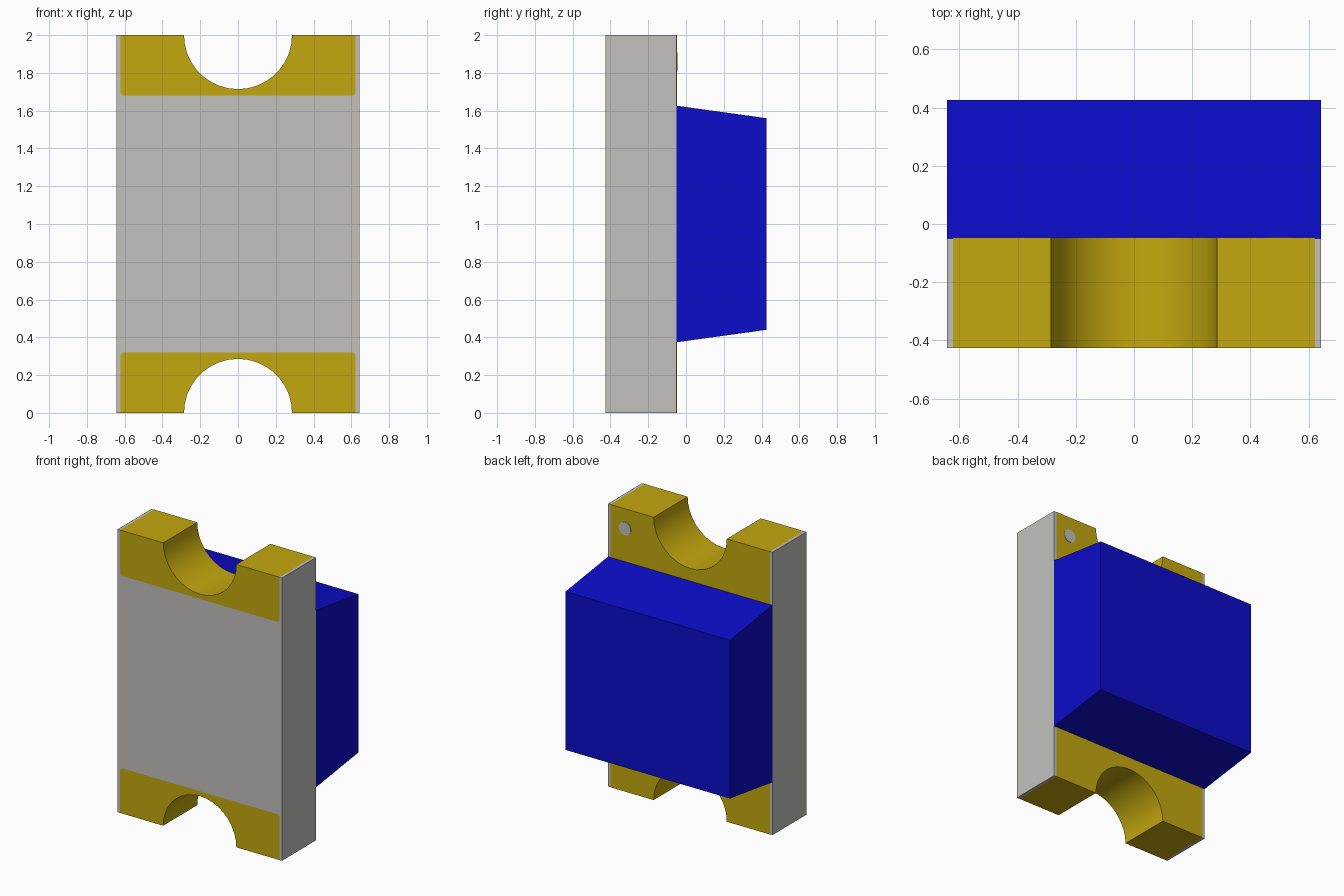
import bpy
import bmesh
import math

if "Cube" in bpy.data.objects:
    bpy.data.objects.remove(bpy.data.objects["Cube"], do_unlink=True)

HALF_W, PAD_W = 0.643, 0.623      # half widths of the body and the pads
NOTCH_R = 0.286
FRONT, BACK, LENS_END = -0.427, -0.049, 0.427


def material(name, srgb):
    rgb = [((c / 255 + 0.055) / 1.055) ** 2.4 if c > 10 else c / 255 / 12.92 for c in srgb]
    m = bpy.data.materials.new(name)
    m.use_nodes = True
    m.diffuse_color = (*rgb, 1)
    bsdf = next(n for n in m.node_tree.nodes if n.type == 'BSDF_PRINCIPLED')
    bsdf.inputs["Base Color"].default_value = (*rgb, 1)
    return m


grey = material("light grey", (194, 193, 189))
gold = material("gold", (196, 168, 14))
blue = material("blue", (12, 12, 202))


def prism(name, outline, axis, start, end, mat):
    """Extrude a 2D outline (the other coordinate, z) along x or y."""
    def place(p, t):
        return (t, p[0], p[1]) if axis == 'x' else (p[0], t, p[1])
    bm = bmesh.new()
    a = [bm.verts.new(place(p, start)) for p in outline]
    b = [bm.verts.new(place(p, end)) for p in outline]
    bm.faces.new(a)
    bm.faces.new(b[::-1])
    n = len(a)
    for i in range(n):
        j = (i + 1) % n
        bm.faces.new((a[j], a[i], b[i], b[j]))
    bmesh.ops.recalc_face_normals(bm, faces=bm.faces[:])
    mesh = bpy.data.meshes.new(name)
    bm.to_mesh(mesh)
    bm.free()
    mesh.materials.append(mat)
    obj = bpy.data.objects.new(name, mesh)
    bpy.context.collection.objects.link(obj)
    bpy.ops.object.select_all(action='DESELECT')
    obj.select_set(True)
    bpy.context.view_layer.objects.active = obj
    bpy.ops.object.shade_smooth_by_angle(angle=math.radians(30))
    return obj


def arc(cx, cz, r, a0, a1, steps):
    return [(cx + r * math.cos(math.radians(a0 + (a1 - a0) * i / steps)),
             cz + r * math.sin(math.radians(a0 + (a1 - a0) * i / steps)))
            for i in range(steps + 1)]


def pad_edge(z, r=0.02):
    """Inner border of the upper pad, with rounded lower corners."""
    return ([(PAD_W, 2)] + arc(PAD_W - r, z + r, r, 0, -90, 4)
            + arc(r - PAD_W, z + r, r, -90, -180, 4) + [(-PAD_W, 2)])


def pad_outline(z):
    return pad_edge(z) + arc(0, 2, NOTCH_R, 180, 360, 18)


def turned(points):
    return [(-x, 2 - z) for x, z in points]


# Grey body, recessed at both ends for the flush contact pads
end = [(HALF_W, 2)] + pad_edge(1.68) + [(-HALF_W, 2)]
prism("body", end + turned(end), 'y', FRONT, BACK, grey)

# Gold contacts, with wider plates on the back that run under the lens
for label, flip in (("top", False), ("bottom", True)):
    for part, z, y0, y1 in (("contact", 1.68, FRONT, BACK),
                            ("back_plate", 1.58, BACK, BACK + 0.002)):
        pts = pad_outline(z)
        prism(f"{label}_{part}", turned(pts) if flip else pts, 'y', y0, y1, gold)

# Tapered blue lens block
prism("lens", [(BACK, 0.374), (LENS_END, 0.44), (LENS_END, 1.56), (BACK, 1.626)],
      'x', -HALF_W, HALF_W, blue)

# Round polarity mark on the back
prism("polarity_mark", arc(0.51, 1.86, 0.047, 0, 345, 23), 'y', BACK, BACK + 0.005, grey)
